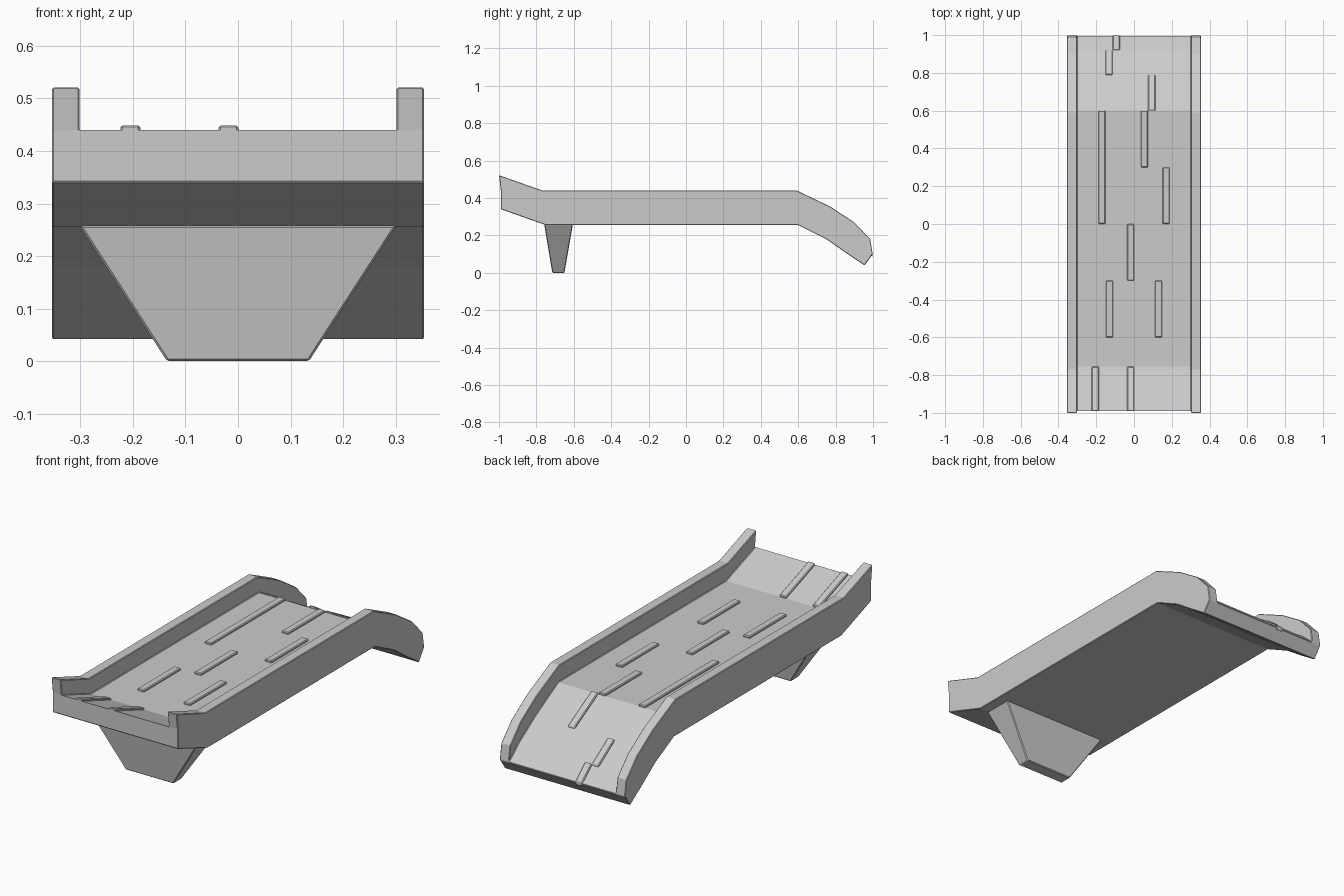
import bpy

if "Cube" in bpy.data.objects:
    bpy.data.objects.remove(bpy.data.objects["Cube"])

RAIL = [(-1, .522), (-.77, .441), (.59, .441), (.77, .355), (.90, .27), (.985, .18)]
FLOOR = [(-.99, .44), (-.755, .357), (.6, .357), (.79, .252), (.92, .167), (.998, .10)]
BASE = [(-.99, .34), (-.75, .255), (.6, .255), (.75, .18), (.85, .11), (.955, .04)]
OUT, INN = .354, .302


def make(name, verts, faces, bevel):
    me = bpy.data.meshes.new(name)
    me.from_pydata(verts, [], faces)
    me.update()
    ob = bpy.data.objects.new(name, me)
    bpy.context.collection.objects.link(ob)
    m = ob.modifiers.new("edge_bevel", 'BEVEL')
    m.width, m.segments = bevel, 1
    m.limit_method, m.angle_limit = 'ANGLE', 0.7
    return ob


def floor_z(y):
    for (y0, z0), (y1, z1) in zip(FLOOR, FLOOR[1:]):
        if y <= y1:
            return z0 + (z1 - z0) * (y - y0) / (y1 - y0)
    return FLOOR[-1][1]


# Channel body: U-shaped section lofted along its length
section = [(-OUT, RAIL), (-INN, RAIL), (-INN, FLOOR), (INN, FLOOR), (INN, RAIL),
           (OUT, RAIL), (OUT, FLOOR), (OUT, BASE), (-OUT, BASE), (-OUT, FLOOR)]
n, count = len(section), len(RAIL)
verts = [(x, *line[i]) for i in range(count) for x, line in section]
faces = [(i * n + j, (i + 1) * n + j, (i + 1) * n + (j + 1) % n, i * n + (j + 1) % n)
         for i in range(count - 1) for j in range(n)]
caps = [(0, 1, 2, 9), (3, 4, 5, 6), (9, 2, 3, 6, 7, 8)]
last = (count - 1) * n
faces += caps
faces += [tuple(last + k for k in reversed(c)) for c in caps]
make("ramp_channel", verts, faces, .003)

BOX = [(0, 1, 2, 3), (7, 6, 5, 4), (0, 4, 5, 1), (1, 5, 6, 2), (2, 6, 7, 3), (3, 7, 4, 0)]

# Tapered support under the front end
low = [(-.135, -.715, 0), (-.135, -.65, 0), (.135, -.65, 0), (.135, -.715, 0)]
high = [(-.302, -.758, .258), (-.302, -.605, .258), (.302, -.605, .258), (.302, -.758, .258)]
make("support_foot", low + high, BOX, .004)

# Raised strips lying on the floor: centre x, start y, end y
strips = [(-.205, -.99, -.755), (-.018, -.99, -.755), (-.13, -.6, -.3), (.13, -.6, -.3),
          (-.018, -.3, 0), (-.17, 0, .6), (.17, 0, .3), (.055, .3, .6),
          (.094, .6, .79), (-.132, .79, .92), (-.094, .92, .998)]
for k, (x, a, b) in enumerate(strips):
    w = .019
    rows = []
    for dz in (-.015, .01):
        za, zb = floor_z(a) + dz, floor_z(b) + dz
        rows += [(x - w, a, za), (x - w, b, zb), (x + w, b, zb), (x + w, a, za)]
    make(f"floor_strip_{k + 1}", rows, BOX, .004)
